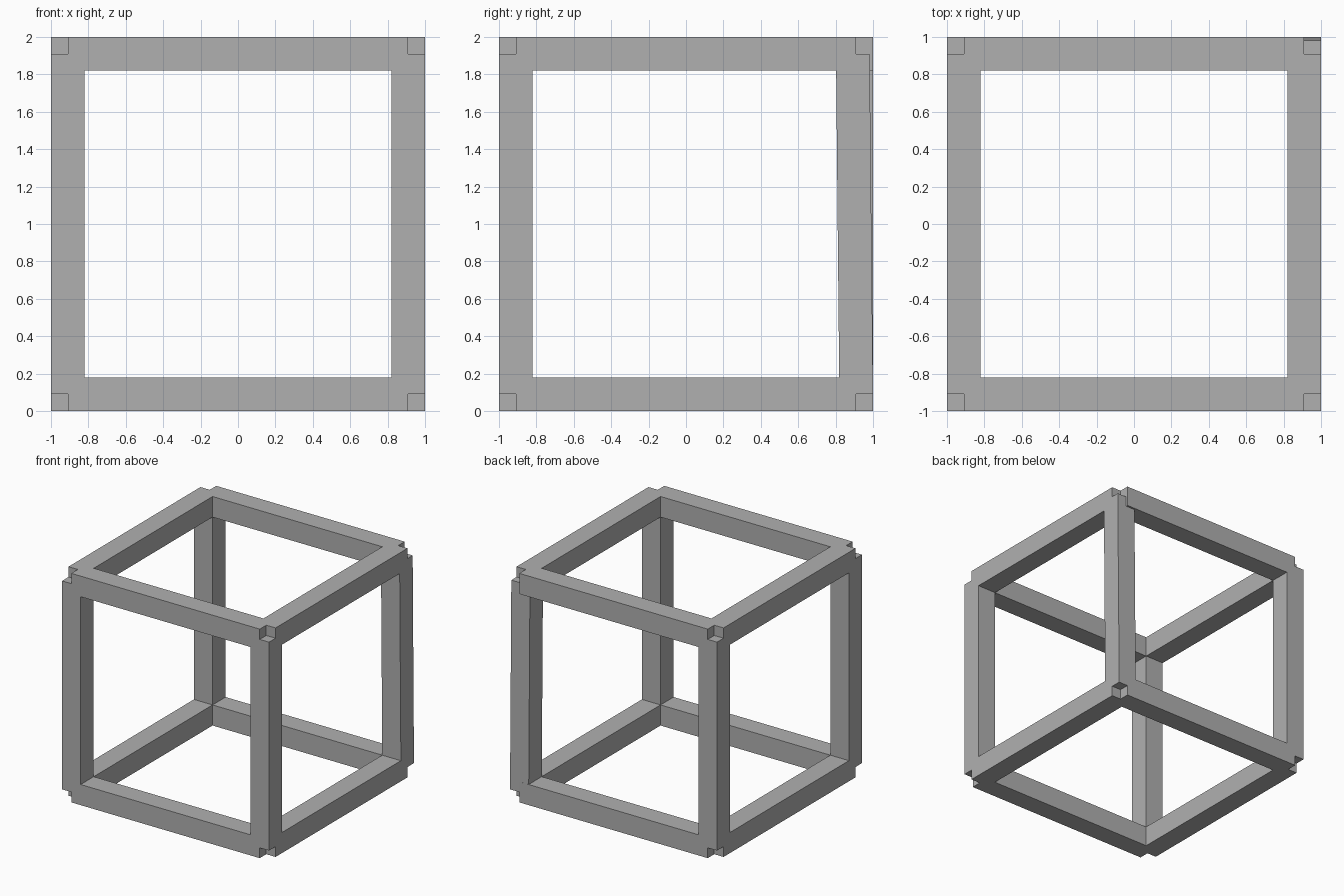
import bpy, bmesh
from mathutils import Vector

if "Cube" in bpy.data.objects:
    bpy.data.objects.remove(bpy.data.objects["Cube"])

T = 0.18           # beam thickness
C = 1 - T / 2      # beam centreline offset

# darker grey for the whole frame
grey = bpy.data.materials.new("dark_grey")
grey.diffuse_color = (0.435, 0.435, 0.435, 1)
grey.use_nodes = True
grey.node_tree.nodes["Principled BSDF"].inputs["Base Color"].default_value = grey.diffuse_color


def beam(name, axis, centre, lean=0.0):
    """Square beam along one axis; lean shifts its top end in y."""
    size = [T, T, T]
    size[axis] = 2 * C
    bm = bmesh.new()
    bmesh.ops.create_cube(bm, size=1)
    for v in bm.verts:
        v.co = Vector([v.co[i] * size[i] for i in range(3)])
        if v.co.z > 0:
            v.co.y += lean
    mesh = bpy.data.meshes.new(name)
    bm.to_mesh(mesh)
    bm.free()
    mesh.materials.append(grey)
    ob = bpy.data.objects.new(name, mesh)
    ob.location = centre
    bpy.context.collection.objects.link(ob)


# horizontal rails, bottom and top
for level, z in (("bottom", 1 - C), ("top", 1 + C)):
    for side, s in (("front", -1), ("back", 1)):
        beam(f"{level}_{side}_rail", 0, (0, s * C, z))
    for side, s in (("left", -1), ("right", 1)):
        beam(f"{level}_{side}_rail", 1, (s * C, 0, z))

# upright posts; the back right one leans slightly forward
for fb, y in (("front", -C), ("back", C)):
    for lr, x in (("left", -C), ("right", C)):
        lean = -0.018 if (fb, lr) == ("back", "right") else 0.0
        beam(f"{fb}_{lr}_post", 2, (x, y, 1), lean)
